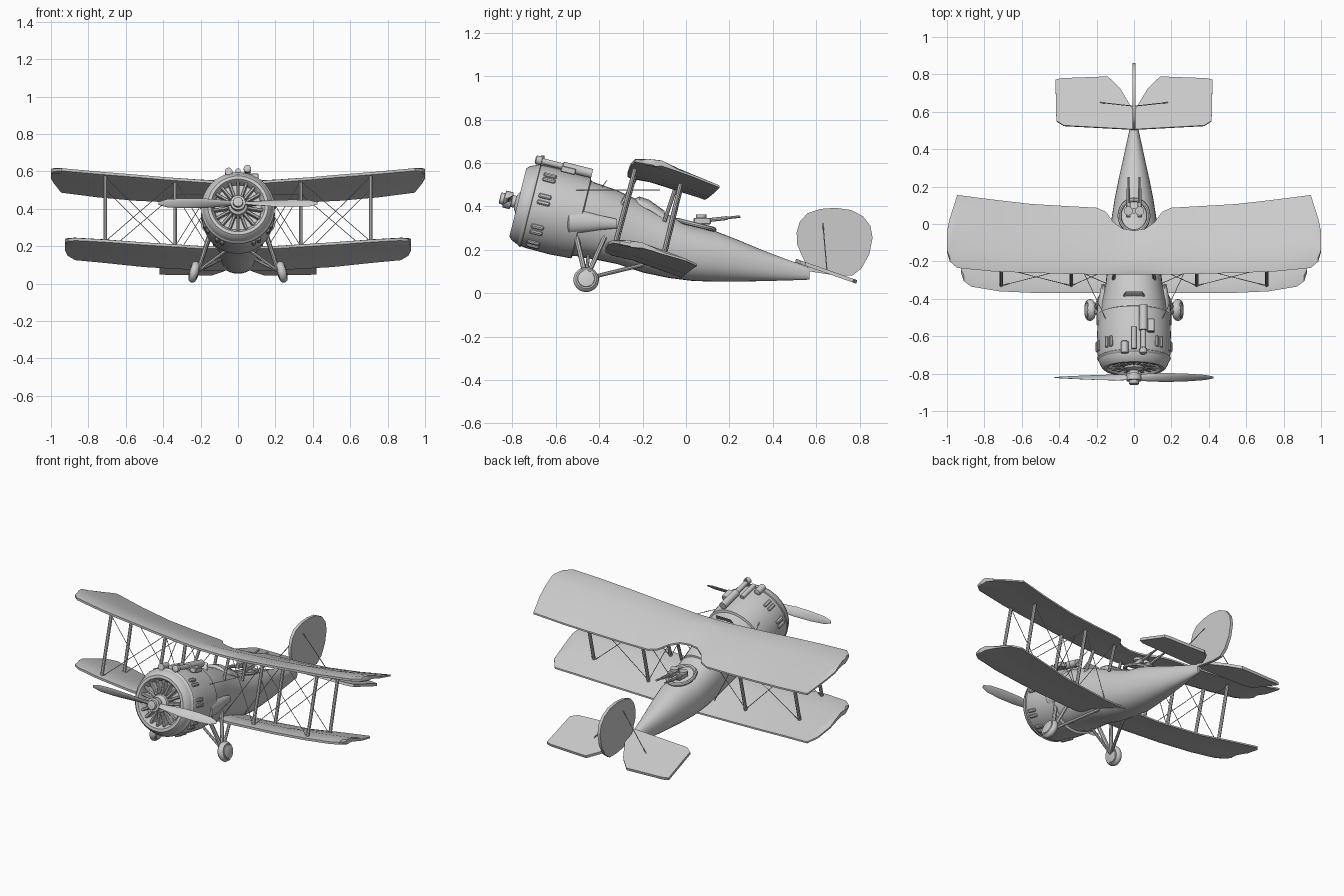
import bpy, bmesh, math
from mathutils import Matrix, Vector

cube = bpy.data.objects.get("Cube")
if cube:
    bpy.data.objects.remove(cube)

grey = bpy.data.materials.new("light_grey")
grey.use_nodes = True
grey.diffuse_color = (0.6, 0.6, 0.6, 1)
grey.node_tree.nodes["Principled BSDF"].inputs["Base Color"].default_value = (0.6, 0.6, 0.6, 1)

# Nose frame: local Y runs back along the tilted engine axis
NOSE = Matrix.Translation((0, -0.775, 0.418)) @ Matrix.Rotation(math.radians(-14), 4, 'X')
SIDES = ((1, "left"), (-1, "right"))


def finish(name, bm, matrix=None, angle=35):
    bmesh.ops.recalc_face_normals(bm, faces=bm.faces)
    if matrix:
        bm.transform(matrix)
    mesh = bpy.data.meshes.new(name)
    bm.to_mesh(mesh)
    bm.free()
    ob = bpy.data.objects.new(name, mesh)
    bpy.context.collection.objects.link(ob)
    mesh.materials.append(grey)
    bpy.ops.object.select_all(action='DESELECT')
    bpy.context.view_layer.objects.active = ob
    ob.select_set(True)
    bpy.ops.object.shade_smooth_by_angle(angle=math.radians(angle))
    return ob


def loft(name, rings, matrix=None, caps=True, angle=35):
    bm = bmesh.new()
    rows = [[bm.verts.new(p) for p in ring] for ring in rings]
    n = len(rows[0])
    for a, b in zip(rows, rows[1:]):
        for i in range(n):
            bm.faces.new((a[i], a[(i + 1) % n], b[(i + 1) % n], b[i]))
    if caps:
        bm.faces.new(rows[0])
        bm.faces.new(rows[-1])
    return finish(name, bm, matrix, angle)


def ring(y, z, rx, rz, n=32, x=0, power=1.0):
    pts = []
    for i in range(n):
        a = math.tau * i / n
        c, s = math.cos(a), math.sin(a)
        pts.append((x + rx * math.copysign(abs(c) ** power, c), y,
                    z + rz * math.copysign(abs(s) ** power, s)))
    return pts


def lathe(name, profile, matrix=NOSE, x=0, z=0, n=32, caps=True):
    return loft(name, [ring(y, z, r, r, n, x) for y, r in profile], matrix, caps)


def rod(name, a, b, r=0.009, n=8):
    a, b = Vector(a), Vector(b)
    rot = (b - a).to_track_quat('Y', 'Z').to_matrix().to_4x4()
    return lathe(name, [(0, r), ((b - a).length, r)], Matrix.Translation(a) @ rot, n=n)


def box(name, centre, size, matrix=None, bevel=0.0):
    bm = bmesh.new()
    bmesh.ops.create_cube(bm, size=1)
    bm.transform(Matrix.Translation(centre) @ Matrix.Diagonal((*size, 1)))
    if bevel:
        bmesh.ops.bevel(bm, geom=bm.edges[:], offset=bevel, segments=1, affect='EDGES')
    return finish(name, bm, matrix)


def plate(name, outline, offset):
    off = Vector(offset) / 2
    return loft(name, [[Vector(p) - off for p in outline], [Vector(p) + off for p in outline]])


# Wings: (x, leading y, trailing y, leading z, trailing z)
FOIL = ((0, .006), (.1, .018), (.35, .024), (.7, .014), (1, .003),
        (1, -.007), (.7, -.004), (.35, -.002), (.08, -.012), (0, -.008))


def wing(name, stations):
    full = [(-s[0], *s[1:]) for s in reversed(stations) if s[0] > 0] + list(stations)
    rings = [[(x, y0 + (y1 - y0) * t, z0 + (z1 - z0) * t + h) for t, h in FOIL]
             for x, y0, y1, z0, z1 in full]
    return loft(name, rings, angle=30)


wing("upper_wing", [
    (0, -.27, -.035, .543, .476), (.06, -.27, -.025, .543, .474), (.11, -.27, .01, .544, .462),
    (.15, -.27, .065, .546, .445), (.2, -.27, .087, .549, .437), (.38, -.266, .097, .562, .442),
    (.55, -.261, .107, .577, .45), (.75, -.254, .13, .593, .468), (.945, -.235, .155, .611, .493),
    (.985, -.2, .03, .607, .543), (1.0, -.15, -.04, .598, .568)])
wing("lower_wing", [
    (0, -.37, -.02, .193, .075), (.2, -.37, -.02, .195, .078), (.5, -.37, 0, .214, .095),
    (.72, -.36, .03, .23, .118), (.87, -.335, .05, .238, .132),
    (.91, -.305, .0, .234, .155), (.925, -.26, -.1, .225, .183)])

# Fuselage: (y, top, bottom, half width)
loft("fuselage", [ring(y, (t + b) / 2, w, (t - b) / 2, 32, power=.9) for y, t, b, w in (
    (-.5, .525, .168, .18), (-.42, .51, .155, .172), (-.32, .475, .135, .152), (-.2, .42, .095, .138),
    (-.08, .36, .07, .13), (.03, .31, .056, .12), (.13, .288, .053, .104), (.24, .245, .053, .082),
    (.34, .203, .055, .06), (.46, .157, .058, .034), (.57, .118, .062, .01))])

# Engine cowling with rolled front lip
lathe("cowling", [(.07, .12), (.02, .13), (.0, .145), (.0, .162), (.015, .176), (.04, .187), (.08, .195),
                  (.2, .197), (.3, .191), (.305, .178), (.34, .172)], n=48, caps=False)
lathe("cowling_band", [(.045, .186), (.05, .193), (.06, .197), (.065, .188)], n=48, caps=False)
lathe("engine_back_plate", [(.05, .14), (.07, .14)])
lathe("crankcase", [(-.012, .03), (.0, .05), (.05, .062), (.06, .062)])
for i in range(18):
    spin = NOSE @ Matrix.Rotation(math.tau * i / 18, 4, 'Y')
    box(f"engine_vane_{i + 1}", (0, .028, .095), (.016, .04, .085), spin, .004)

# Louvre pairs around the cowling
for side, word in SIDES:
    for i, deg in enumerate((43, 78, 121, 150)):
        for k in (-4.5, 4.5):
            spin = NOSE @ Matrix.Rotation(math.radians(side * (deg + k)), 4, 'Y')
            box(f"{word}_louvre_{i + 1}", (0, .115, .196), (.02, .06, .02), spin, .005)

# Propeller and hub
lathe("propeller_hub", [(-.085, .018), (-.083, .026), (-.066, .028), (-.064, .04), (-.03, .04),
                        (-.028, .028), (.01, .028)], n=20)
for i, word in enumerate(("left", "right")):
    rings = []
    for r, chord, deg, thick in ((.02, .03, 70, .022), (.08, .046, 55, .016), (.18, .058, 42, .012),
                                 (.29, .056, 32, .009), (.38, .044, 25, .007), (.425, .016, 22, .004)):
        t = math.radians(deg)
        section = []
        for j in range(10):
            a = math.tau * j / 10
            c, d = chord / 2 * math.cos(a), thick / 2 * math.sin(a)
            section.append((r, -.047 + c * math.sin(t) + d * math.cos(t), c * math.cos(t) - d * math.sin(t)))
        rings.append(section)
    loft(f"{word}_propeller_blade", rings, NOSE @ Matrix.Rotation(math.pi * i, 4, 'Y'))

# Nose gun and sights
lathe("nose_gun_barrel", [(.03, .012), (.035, .02), (.06, .02), (.062, .014), (.16, .014), (.162, .022),
                          (.3, .022)], x=.05, z=.212, n=14)
box("nose_gun_receiver", (.09, .19, .2), (.04, .07, .03), NOSE, .004)
lathe("sight_tube", [(.06, .014), (.18, .014)], x=0, z=.205, n=14)
lathe("intake_stub", [(.04, .02), (.1, .02), (.105, .012)], x=-.05, z=.198, n=14)
rod("gun_sight_post", (.05, -.66, .6), (.05, -.66, .635), .008)

# Windscreen, fairing and rear cockpit
plate("windscreen", [(-.065, -.4, .47), (.065, -.4, .47), (.045, -.365, .52), (-.045, -.365, .52)], (0, .01, .007))
loft("cockpit_fairing", [ring(y, z, w, h, 16) for y, z, w, h in (
    (-.25, .4, .05, .03), (-.215, .4, .075, .045), (-.17, .385, .08, .045), (-.1, .34, .085, .04))])
bm = bmesh.new()
n, m = 28, 8
grid = []
for i in range(n):
    a = math.tau * i / n
    row = []
    for j in range(m):
        b = math.tau * j / m
        r = 1 + .13 * math.cos(b)
        y = .045 + .085 * r * math.sin(a)
        row.append(bm.verts.new((.078 * r * math.cos(a), y, .315 - .25 * (y - .045) + .011 * math.sin(b))))
    grid.append(row)
for i in range(n):
    for j in range(m):
        bm.faces.new((grid[i][j], grid[(i + 1) % n][j], grid[(i + 1) % n][(j + 1) % m], grid[i][(j + 1) % m]))
finish("rear_cockpit_rim", bm)

# Twin rear guns
rod("gun_mount", (0, .07, .28), (0, .07, .335), .016)
for side, word in SIDES:
    x = side * .03
    rod(f"{word}_rear_gun_barrel", (x, .12, .338), (x, .25, .353), .006)
    rod(f"{word}_rear_gun_jacket", (x, .1, .336), (x, .19, .346), .009)
    box(f"{word}_rear_gun_body", (x, .075, .332), (.024, .08, .03), None, .004)
    rod(f"{word}_gun_drum", (x, .07, .346), (x, .07, .362), .024, 16)

# Tail
plate("fin_and_rudder", [(0, y, z) for y, z in (
    (.57, .1), (.535, .17), (.512, .225), (.51, .28), (.525, .33), (.56, .368), (.62, .388), (.69, .393),
    (.76, .383), (.815, .355), (.85, .31), (.86, .255), (.845, .18), (.81, .115), (.765, .08), (.7, .08))],
    (.018, 0, 0))
for side, word in SIDES:
    plate(f"{word}_tailplane", [(side * x, y, .145 - .35 * (y - .52)) for x, y in (
        (0, .505), (.375, .525), (.415, .55), (.42, .77), (.385, .778), (.14, .787), (.075, .725), (.0, .6))],
        (0, .004, .016))
    rod(f"{word}_tail_wire", (0, .63, .33), (side * .185, .65, .1), .0025, 6)

for side, word in SIDES:
    # Interplane struts
    for x, lift in ((.335, 0), (.71, .025)):
        bay = "inner" if x < .5 else "outer"
        rod(f"{word}_{bay}_front_strut", (side * x, -.235, .548 + lift), (side * x, -.33, .195 + lift), .01)
        rod(f"{word}_{bay}_rear_strut", (side * x, -.025, .48 + lift), (side * x, -.11, .13 + lift), .01)
    # Cabane struts
    rod(f"{word}_cabane_front", (side * .1, -.23, .535), (side * .11, -.3, .4))
    rod(f"{word}_cabane_rear", (side * .1, -.05, .48), (side * .1, -.1, .33))
    # Crossed bracing wires
    for yt, yb, zt, zb in ((-.235, -.33, .548, .2), (-.025, -.11, .48, .135)):
        for xa, xb, la, lb in ((.12, .335, -.005, 0), (.335, .71, 0, .025)):
            rod(f"{word}_wire", (side * xa, yt, zt + la), (side * xb, yb, zb + lb), .002, 5)
            rod(f"{word}_wire", (side * xb, yt, zt + lb), (side * xa, yb, zb + la), .002, 5)
    rod(f"{word}_nose_wire", (side * .15, -.51, .475), (side * .335, -.12, .475), .002, 5)
    # Side blister
    loft(f"{word}_side_blister", [ring(y, z, w, h, 14, side * .165) for y, z, w, h in (
        (-.55, .33, .02, .035), (-.54, .33, .035, .055), (-.48, .33, .035, .052),
        (-.4, .325, .025, .035), (-.32, .32, .008, .022))])
    # Landing gear
    hub = Vector((side * .235, -.46, .062))
    lean = Matrix.Translation(hub) @ Matrix.Rotation(side * math.radians(-14), 4, 'Y') \
        @ Matrix.Rotation(math.radians(90), 4, 'Z')
    lathe(f"{word}_wheel", [(-.026, .02), (-.022, .038), (-.018, .04), (-.02, .047), (-.01, .056), (0, .059),
                            (.01, .056), (.02, .047), (.018, .04), (.022, .038), (.026, .02)], lean, n=28)
    top = hub + Vector((-side * .02, 0, .005))
    rod(f"{word}_gear_front_leg", top, (side * .14, -.515, .3), .012)
    rod(f"{word}_gear_rear_leg", top, (side * .14, -.365, .28), .011)
    rod(f"{word}_gear_drag_strut", top, (side * .09, -.2, .13), .009)
    rod(f"{word}_gear_inner_brace", top, (side * .06, -.45, .18), .008)
